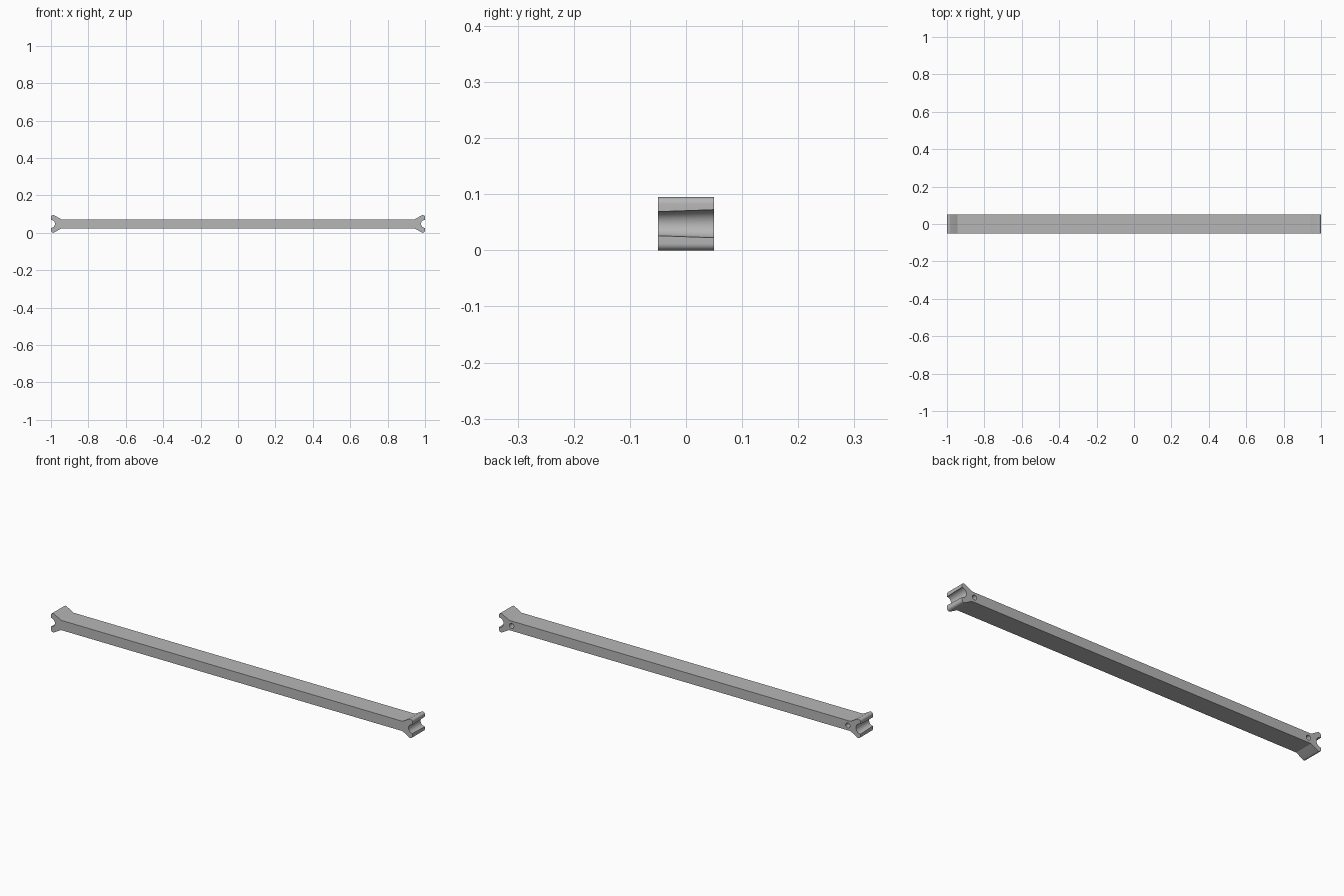
import bpy
import bmesh
from math import cos, sin, radians

if "Cube" in bpy.data.objects:
    bpy.data.objects.remove(bpy.data.objects["Cube"], do_unlink=True)

MID = 0.0475      # height of the bar's axis
HALF_Y = 0.0495   # half of the bar's depth


def arc(cx, cz, r, start, end, steps):
    angles = [radians(start + (end - start) * i / steps) for i in range(steps + 1)]
    return [(cx + r * cos(a), cz + r * sin(a)) for a in angles]


def outline(groove_radius):
    """Closed side profile: forked right end, then the same end mirrored."""
    flare = [(0.945, 0.0245)] + arc(0.988, 0.0355, 0.012, 120, 0, 8)
    groove = arc(1.0, 0, groove_radius, 90, 270, 20)
    lower = [(x, -z) for x, z in reversed(flare)]
    right = flare + groove + lower
    return right + [(-x, z) for x, z in reversed(right)]


# Grey material
grey = bpy.data.materials.new("grey_metal")
grey.use_nodes = True
grey.diffuse_color = (0.47, 0.47, 0.47, 1)
grey.node_tree.nodes["Principled BSDF"].inputs["Base Color"].default_value = grey.diffuse_color

# Bar with forked ends; the grooves widen slightly toward the back
bm = bmesh.new()
front, back = [
    [bm.verts.new((x, y, MID + z)) for x, z in outline(r)]
    for y, r in ((-HALF_Y, 0.0215), (HALF_Y, 0.025))
]
bm.faces.new(front)
bm.faces.new(back[::-1])
for i in range(len(front)):
    j = (i + 1) % len(front)
    bm.faces.new((front[i], back[i], back[j], front[j]))
bmesh.ops.recalc_face_normals(bm, faces=bm.faces)
mesh = bpy.data.meshes.new("forked_bar")
bm.to_mesh(mesh)
bm.free()
mesh.materials.append(grey)
bar = bpy.data.objects.new("forked_bar", mesh)
bpy.context.collection.objects.link(bar)

# Blind pin holes in the back face, one near each end
for side in (-1, 1):
    bpy.ops.mesh.primitive_cylinder_add(
        vertices=24, radius=0.012, depth=0.08,
        location=(side * 0.93, HALF_Y, MID), rotation=(radians(90), 0, 0))
    cutter = bpy.context.object
    cutter.name = "pin_hole_cutter"
    cutter.hide_render = True
    cutter.data.materials.append(grey)
    bpy.context.view_layer.objects.active = bar
    cut = bar.modifiers.new("pin_hole", "BOOLEAN")
    cut.operation = "DIFFERENCE"
    cut.solver = "EXACT"
    cut.object = cutter
    bpy.ops.object.modifier_apply(modifier=cut.name)
    bpy.data.objects.remove(cutter, do_unlink=True)

# Smooth curves with sharp edges kept
bpy.ops.object.select_all(action="DESELECT")
bar.select_set(True)
bpy.context.view_layer.objects.active = bar
bpy.ops.object.shade_smooth_by_angle(angle=radians(28))
